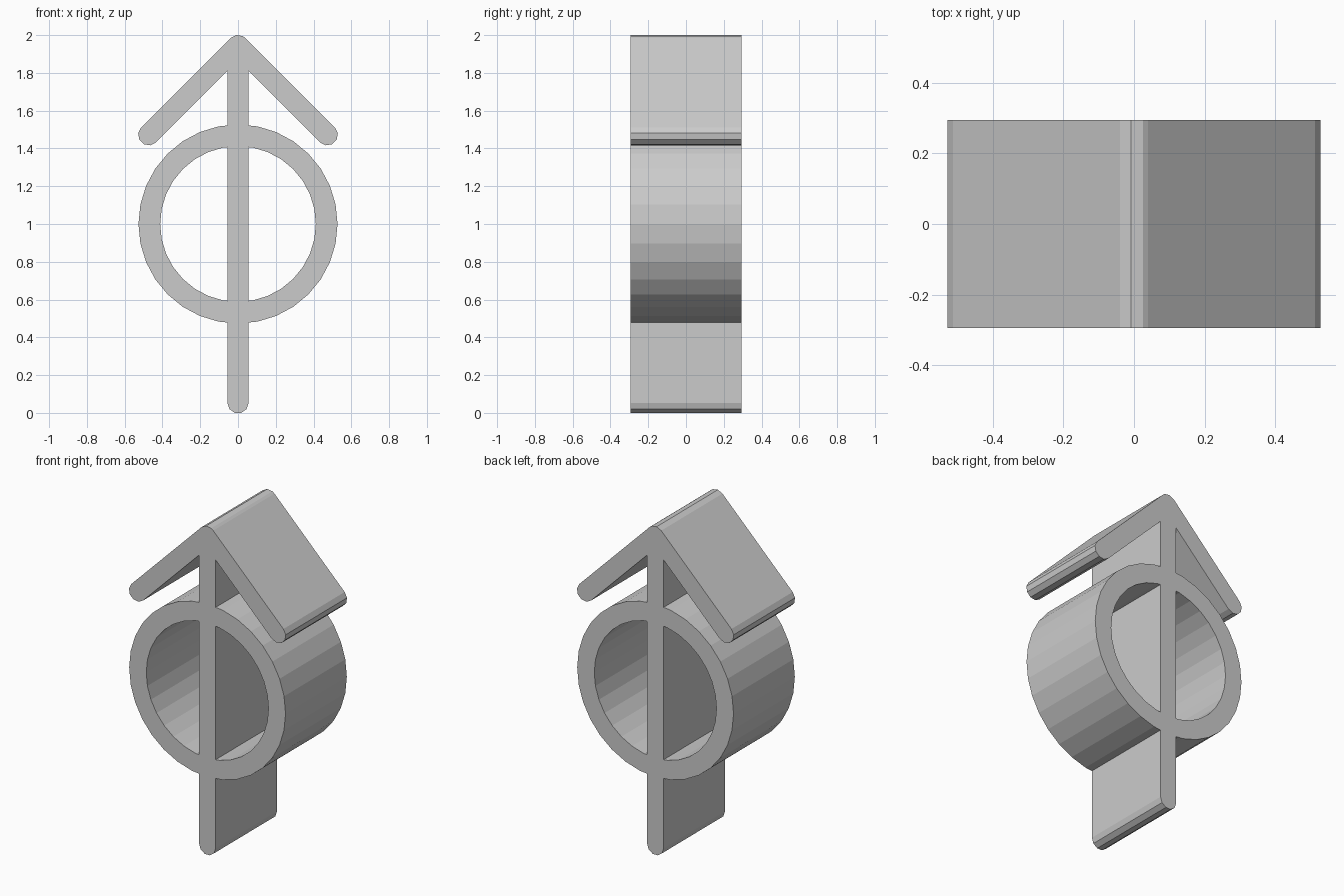
import bpy, bmesh
from math import sin, cos, tan, radians, pi, sqrt

cube = bpy.data.objects.get("Cube")
if cube:
    bpy.data.objects.remove(cube, do_unlink=True)

DEPTH = 0.295            # half depth along y
R = 0.056                # half thickness of bars
OUTER, INNER, SIDES = 0.527, 0.412, 32
RING_Z = 1.0
APEX_Z, ARM_X = 1.945, 0.473
ARM_Z = APEX_Z - ARM_X

grey = bpy.data.materials.new("light grey")
grey.use_nodes = True
colour = (0.6, 0.6, 0.6, 1)
grey.diffuse_color = colour
grey.node_tree.nodes["Principled BSDF"].inputs["Base Color"].default_value = colour


def finish(name, bm):
    bmesh.ops.recalc_face_normals(bm, faces=bm.faces)
    mesh = bpy.data.meshes.new(name)
    bm.to_mesh(mesh)
    bm.free()
    mesh.materials.append(grey)
    bpy.context.collection.objects.link(bpy.data.objects.new(name, mesh))


def prism(name, outline):
    """Extrude an (x, z) outline through the full depth."""
    bm = bmesh.new()
    face = bm.faces.new([bm.verts.new((x, -DEPTH, z)) for x, z in outline])
    ext = bmesh.ops.extrude_face_region(bm, geom=[face], use_keep_orig=True)
    moved = [v for v in ext["geom"] if isinstance(v, bmesh.types.BMVert)]
    bmesh.ops.translate(bm, verts=moved, vec=(0, 2 * DEPTH, 0))
    finish(name, bm)


def arc(cx, cz, angles):
    return [(cx + R * cos(radians(a)), cz + R * sin(radians(a))) for a in angles]


# Ring: square-section loop swept round the y axis
bm = bmesh.new()
loops = []
for i in range(SIDES):
    a = 2 * pi * i / SIDES
    loops.append([bm.verts.new((r * cos(a), y, RING_Z + r * sin(a)))
                  for r, y in ((OUTER, -DEPTH), (OUTER, DEPTH),
                               (INNER, DEPTH), (INNER, -DEPTH))])
for i, cur in enumerate(loops):
    nxt = loops[(i + 1) % SIDES]
    for j in range(4):
        k = (j + 1) % 4
        bm.faces.new((cur[j], nxt[j], nxt[k], cur[k]))
finish("ring", bm)

# Roof: chevron with rounded ridge and rounded eaves
roof = arc(0, APEX_Z, (135, 99, 63, 45))
roof += arc(ARM_X, ARM_Z, range(45, -136, -36))
roof.append((0, APEX_Z - R * sqrt(2)))
roof += arc(-ARM_X, ARM_Z, range(-45, -226, -36))
prism("roof", roof)

# Post: three lengths whose ends fit the ring facets and the roof underside
drop = R * tan(pi / SIDES)


def joint(z, side):
    """Points from right to left across the post where it meets the ring."""
    return [(R, z - side * drop), (0, z), (-R, z - side * drop)]


foot = arc(0, R * sin(radians(72)), range(180, 361, 36))
prism("lower_post", foot + joint(RING_Z - OUTER, -1))
prism("middle_post", joint(RING_Z + INNER, 1) + joint(RING_Z - INNER, -1)[::-1])
peak = APEX_Z - R * sqrt(2)
prism("upper_post", [(R, peak - R), (0, peak), (-R, peak - R)]
      + joint(RING_Z + OUTER, 1)[::-1])
